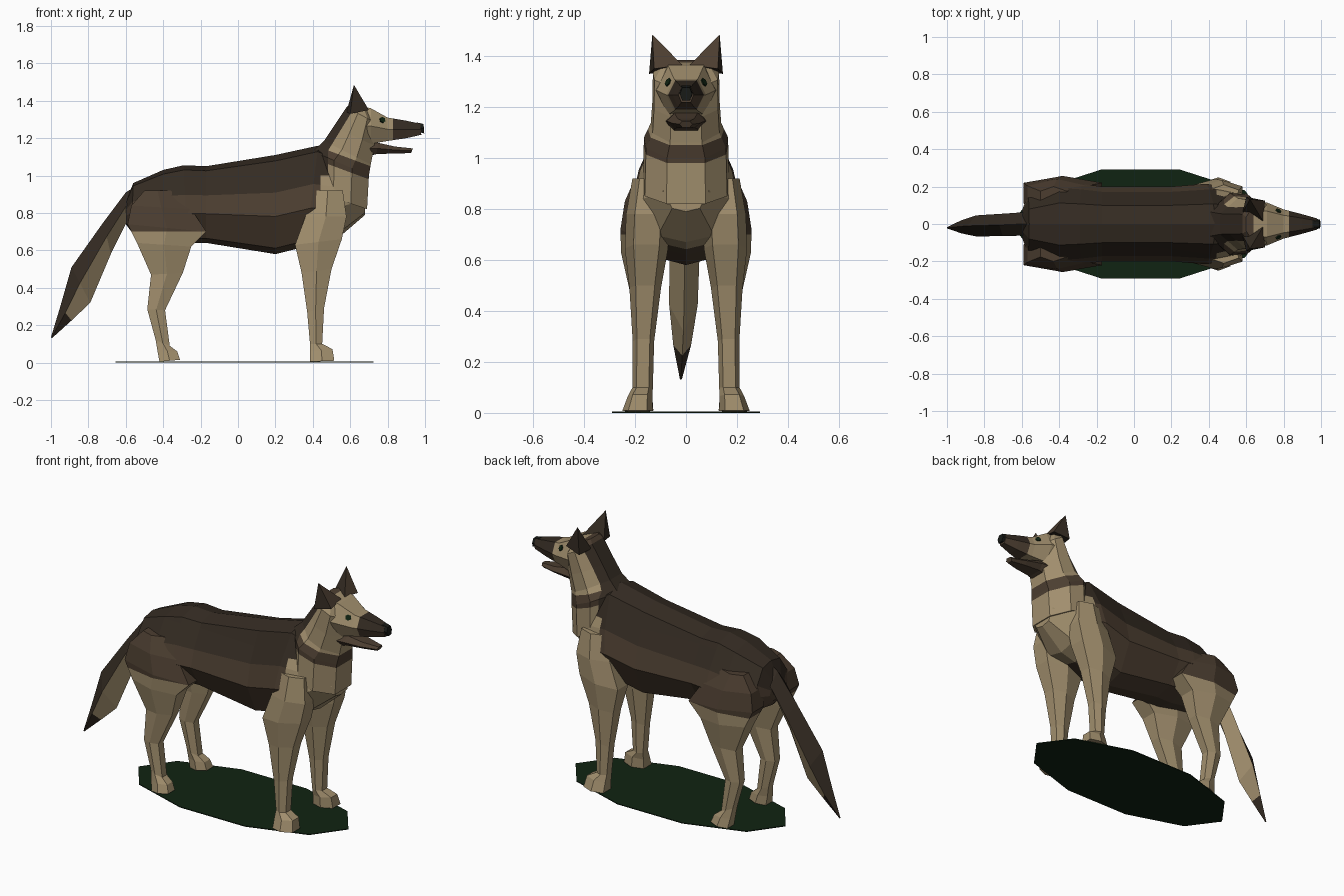
import bpy, bmesh, math
from mathutils import Vector

if "Cube" in bpy.data.objects:
    bpy.data.objects.remove(bpy.data.objects["Cube"])

# ---- flat colours
def mat(name, r, g, b):
    m = bpy.data.materials.new(name)
    m.diffuse_color = (r, g, b, 1)
    m.use_nodes = True
    m.node_tree.nodes["Principled BSDF"].inputs["Base Color"].default_value = m.diffuse_color
    return m

SADDLE, BROWN, TAN, GREEN, NOSE = range(5)
MATS = [mat("dark saddle fur", 0.034, 0.024, 0.016), mat("brown fur", 0.072, 0.048, 0.030),
        mat("tan fur", 0.36, 0.275, 0.155), mat("dark green", 0.005, 0.017, 0.006),
        mat("black nose", 0.009, 0.010, 0.008)]

# ---- cross-sections: (sideways -1..1, along 0..1)
half = [(0, 0), (0.5, 0.06), (0.86, 0.38), (1, 0.62), (0.6, 0.94), (0, 1)]
BODY = half + [(-s, t) for s, t in half[-2:0:-1]]
OCT = [(-.45, 0), (.45, 0), (.95, .3), (1, .62), (.4, 1), (-.4, 1), (-1, .62), (-.95, .3)]
HEX = [(-.6, 0), (.6, 0), (1, .5), (.6, 1), (-.6, 1), (-1, .5)]
DIAMOND = [(0, 0), (1, .45), (0, 1), (-1, .45)]


def finish(bm, name, colour, cuts=()):
    """cut along colour borders, paint faces by rule, make the object"""
    for co, no in cuts:
        bmesh.ops.bisect_plane(bm, geom=bm.verts[:] + bm.edges[:] + bm.faces[:],
                               plane_co=co, plane_no=no)
    bmesh.ops.recalc_face_normals(bm, faces=bm.faces[:])
    bm.normal_update()
    for f in bm.faces:
        f.material_index = colour(f.calc_center_median(), f.normal) if callable(colour) else colour
    me = bpy.data.meshes.new(name)
    bm.to_mesh(me)
    bm.free()
    for m in MATS:
        me.materials.append(m)
    ob = bpy.data.objects.new(name, me)
    bpy.context.collection.objects.link(ob)
    return ob


def loft(name, profile, rings, colour, cuts=(), side=1):
    """rings: (x, z of one end, x, z of other end, centre y, half width)"""
    bm = bmesh.new()
    loops = []
    for px, pz, qx, qz, yc, w in rings:
        loops.append([bm.verts.new((px + (qx - px) * t, side * (yc + s * w), pz + (qz - pz) * t))
                      for s, t in profile])
    n = len(profile)
    for a, b in zip(loops, loops[1:]):
        for i in range(n):
            j = (i + 1) % n
            bm.faces.new((a[i], a[j], b[j], b[i]))
    bm.faces.new(loops[0])
    bm.faces.new(loops[-1])
    return finish(bm, name, colour, cuts)


# ---- torso
def torso_colour(c, n):
    if c.x > 0.44 and c.z < 1.0:
        return TAN
    top = 0.89 + 0.05 * c.x
    return SADDLE if c.z > top and n.z > -0.2 else BROWN

torso = [(-.60, .86, -.60, .74, .07), (-.56, .96, -.57, .70, .16), (-.40, 1.03, -.40, .66, .225),
         (-.29, 1.055, -.27, .64, .215), (-.17, 1.05, -.17, .64, .20), (.20, 1.11, .20, .58, .20),
         (.43, 1.16, .36, .62, .215), (.56, 1.10, .54, .67, .185), (.68, 1.0, .68, .79, .09)]
loft("torso", BODY, [(a, b, c, d, 0, w) for a, b, c, d, w in torso], torso_colour,
     [((.44, 0, 0), (1, 0, 0)), ((0, 0, 1.0), (0, 0, 1))])

# ---- neck and skull, with dark band and dark nape
BAND = Vector((.35, 0, .94))
NAPE = Vector((.85, 0, -.52))

def neck_colour(c, n):
    d = BAND.dot(c)
    if c.z > 1.36 and n.z > 0.5:
        return BROWN
    if NAPE.dot(c) < -.18 or (d < 1.235 and c.x < .48):
        return SADDLE
    return BROWN if 1.166 < d < 1.235 else TAN

neck = [(.69, .82, .40, .92, .17), (.70, 1.0, .40, 1.13, .165), (.71, 1.06, .46, 1.185, .138),
        (.73, 1.16, .51, 1.26, .132), (.74, 1.28, .58, 1.365, .130), (.70, 1.36, .60, 1.385, .095)]
loft("neck", OCT, [(a, b, c, d, 0, w) for a, b, c, d, w in neck], neck_colour,
     [(BAND * 1.166 / BAND.length_squared, BAND), (BAND * 1.235 / BAND.length_squared, BAND),
      (NAPE * -.18 / NAPE.length_squared, NAPE), ((.48, 0, 0), (1, 0, 0))])

# ---- muzzle, jaw, nose
def muzzle_colour(c, n):
    if c.x > 0.83:
        return SADDLE if n.z > 0.3 else BROWN
    return TAN

loft("muzzle", HEX, [(.64, 1.375, .64, 1.16, 0, .125), (.71, 1.36, .71, 1.17, 0, .115),
                     (.80, 1.31, .80, 1.185, 0, .078), (.90, 1.293, .90, 1.20, 0, .052),
                     (.975, 1.277, .98, 1.218, 0, .030)], muzzle_colour, [((.83, 0, 0), (1, 0, 0))])
loft("lower_jaw", HEX, [(.66, 1.20, .66, 1.09, 0, .085), (.75, 1.175, .74, 1.115, 0, .075),
                        (.84, 1.155, .84, 1.118, 0, .055), (.935, 1.145, .925, 1.12, 0, .025)], BROWN)
loft("nose", HEX, [(.955, 1.284, .955, 1.235, 0, .030), (.992, 1.276, .996, 1.225, 0, .024)], NOSE)

# ---- paired parts
def hind_colour(c, n):
    return BROWN if c.z > 0.70 else TAN

front_leg = [(.56, .92, .40, .92, .14, .07), (.58, .78, .36, .78, .15, .085),
             (.555, .66, .305, .63, .155, .085), (.50, .50, .34, .48, .16, .062),
             (.46, .29, .37, .27, .167, .042), (.45, .10, .385, .10, .170, .040),
             (.505, .072, .385, .06, .180, .048), (.515, .01, .385, .005, .190, .06)]
hind_leg = [(-.36, .92, -.50, .92, .14, .06), (-.25, .82, -.57, .84, .15, .09),
            (-.17, .70, -.59, .74, .165, .092), (-.25, .62, -.54, .64, .170, .085),
            (-.295, .48, -.465, .47, .165, .055), (-.39, .28, -.485, .285, .165, .040),
            (-.365, .09, -.44, .12, .168, .037), (-.325, .06, -.43, .06, .175, .043),
            (-.31, .015, -.42, .005, .180, .052)]

for side, word in ((-1, "right"), (1, "left")):
    loft(word + "_front_leg", HEX, front_leg, TAN, side=side)
    loft(word + "_hind_leg", HEX, hind_leg, hind_colour, [((0, 0, .70), (0, 0, 1))], side)
    # ear: pyramid with tan inside
    bm = bmesh.new()
    base = [(.58, .06, 1.34), (.60, .145, 1.33), (.70, .125, 1.35), (.69, .015, 1.365)]
    vs = [bm.verts.new((x, side * y, z)) for x, y, z in base]
    tip = bm.verts.new((.62, side * .132, 1.485))
    for i in range(4):
        bm.faces.new((vs[i], vs[(i + 1) % 4], tip))
    bm.faces.new(vs)
    finish(bm, word + "_ear", lambda c, n: BROWN if n.x > 0.3 else SADDLE)
    # eye: thin plate on the cheek slope
    bm = bmesh.new()
    bmesh.ops.create_cone(bm, cap_ends=True, segments=6, radius1=.017, radius2=.017, depth=.008)
    eye = finish(bm, word + "_eye", GREEN)
    eye.location = (.772, side * .070, 1.297)
    eye.rotation_euler = Vector((.5, side * .85, .46)).to_track_quat('Z', 'Y').to_euler()

# ---- tail: dark back edge, tan underside
tail = [(-.52, .96, -.56, .80, 0, .05), (-.60, .91, -.60, .74, 0, .062), (-.72, .75, -.68, .58, -.005, .06),
        (-.89, .51, -.79, .32, -.01, .056), (-.95, .30, -.89, .225, -.015, .035),
        (-1.0, .135, -.995, .13, -.02, .004)]
loft("tail", DIAMOND, tail, lambda c, n: SADDLE if n.x < -.15 and n.z > -.1 or c.z < .25 else TAN)

# ---- ground plate: stretched ten-sided disc
bm = bmesh.new()
bmesh.ops.create_cone(bm, cap_ends=True, segments=10, radius1=1, radius2=1, depth=.005)
for v in bm.verts:
    a = math.atan2(v.co.y, v.co.x)
    k = round(a / math.radians(36) - .01) * math.radians(36)
    v.co = (.035 + .69 * math.cos(k), .305 * math.sin(k), v.co.z + .0025)
finish(bm, "ground_plate", GREEN)
